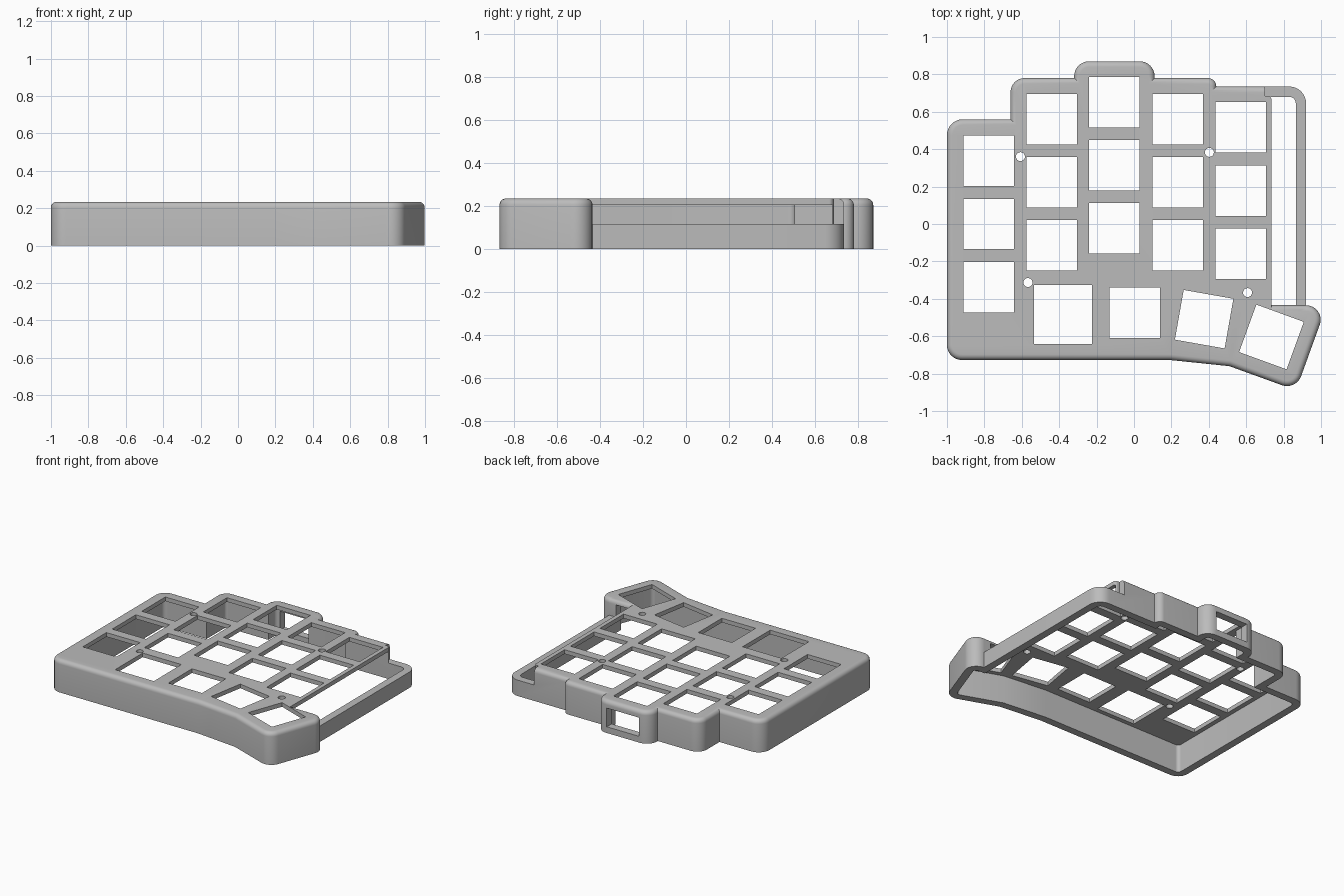
import bpy, bmesh, math
from mathutils import Vector, Matrix

cube = bpy.data.objects.get("Cube")
if cube:
    bpy.data.objects.remove(cube, do_unlink=True)

HEIGHT, WALL, FILLET = 0.234, 0.055, 0.03
PLATE_UNDER = HEIGHT - FILLET
LOW_WALL = 0.115
KEY = 0.27

grey = bpy.data.materials.new("case_grey")
grey.use_nodes = True
colour = (0.5, 0.5, 0.5, 1)
grey.diffuse_color = colour
grey.node_tree.nodes["Principled BSDF"].inputs["Base Color"].default_value = colour


def rounded(corners, inset=0.0, steps=8):
    """Counter-clockwise (x, y, radius) corners -> inset outline with arcs."""
    out = []
    for i, (x, y, r) in enumerate(corners):
        p = Vector((x, y))
        u1 = (p - Vector(corners[i - 1][:2])).normalized()
        u2 = (Vector(corners[(i + 1) % len(corners)][:2]) - p).normalized()
        n1, n2 = Vector((-u1.y, u1.x)), Vector((-u2.y, u2.x))
        p = p + (n1 + n2) * (inset / (1 + n1.dot(n2)))
        if r == 0:
            out.append(p)
            continue
        turn = math.atan2(u1.x * u2.y - u1.y * u2.x, u1.dot(u2))
        side = math.copysign(1, turn)
        r = max(r - side * inset, 0.004)
        centre = p - u1 * (r * math.tan(abs(turn) / 2)) + n1 * (r * side)
        for k in range(steps + 1):
            out.append(centre + Matrix.Rotation(turn * k / steps, 2) @ (n1 * (-r * side)))
    return out


def loft(bm, layers):
    """Skin a stack of (outline, z) layers and cap both ends."""
    rings = [[bm.verts.new((p[0], p[1], z)) for p in outline] for outline, z in layers]
    n = len(rings[0])
    for a, b in zip(rings, rings[1:]):
        for i in range(n):
            j = (i + 1) % n
            bm.faces.new((a[i], a[j], b[j], b[i]))
    bm.faces.new(rings[0][::-1])
    bm.faces.new(rings[-1])


def make_object(name, bm):
    bmesh.ops.recalc_face_normals(bm, faces=bm.faces)
    mesh = bpy.data.meshes.new(name)
    bm.to_mesh(mesh)
    bm.free()
    mesh.materials.append(grey)
    ob = bpy.data.objects.new(name, mesh)
    bpy.context.collection.objects.link(ob)
    return ob


def prism(name, outline, z0, z1):
    bm = bmesh.new()
    loft(bm, [(outline, z0), (outline, z1)])
    return make_object(name, bm)


def rectangle(x, y, w, h, degrees=0):
    turn = Matrix.Rotation(math.radians(degrees), 2)
    return [Vector((x, y)) + turn @ Vector((sx * w / 2, sy * h / 2))
            for sx, sy in ((-1, -1), (1, -1), (1, 1), (-1, 1))]


def cut(target, cutter):
    cutter.hide_render = True
    mod = target.modifiers.new(cutter.name, "BOOLEAN")
    mod.operation, mod.solver, mod.object = "DIFFERENCE", "EXACT", cutter
    bpy.context.view_layer.objects.active = target
    bpy.ops.object.modifier_apply(modifier=mod.name)
    bpy.data.objects.remove(cutter, do_unlink=True)


# Case footprint: corners with their radii
footprint = [
    (-1, -.727, .08), (.19, -.727, 0), (.51, -.76, 0), (.866, -.889, .08),
    (1.031, -.435, .077), (.92, -.435, 0), (.92, .735, .09),
    (.44, .735, 0), (.44, .78, .044), (.11, .78, 0), (.11, .87, .08),
    (-.32, .87, .08), (-.32, .78, 0), (-.66, .78, .075), (-.66, .56, 0),
    (-1, .56, .085)]

# Solid body with a rounded top edge
bm = bmesh.new()
layers = [(rounded(footprint), 0)]
for k in range(6):
    a = math.radians(18 * k)
    layers.append((rounded(footprint, FILLET * (1 - math.cos(a))),
                   PLATE_UNDER + FILLET * math.sin(a)))
loft(bm, layers)
case = make_object("keyboard_case", bm)

# Hollow underside
cut(case, prism("cavity", rounded(footprint, WALL), -.1, PLATE_UNDER))

# Open bay on the right, leaving a low wall around it
bay = [(.735, -.434, 0), (1.2, -.434, 0), (1.2, 1, 0), (.70, 1, 0),
       (.70, .685, 0), (.735, .685, .02)]
cut(case, prism("side_bay", rounded(bay), LOW_WALL, .5))

# Rounded thumb edge facing the bay: profile in (y, z), swept along x
profile = [(-.42, .25), (-.42, PLATE_UNDER)]
for k in range(6):
    a = math.radians(18 * k)
    profile.append((-.434 - FILLET * (1 - math.cos(a)), PLATE_UNDER + FILLET * math.sin(a)))
profile.append((-.464, .25))
edge = prism("thumb_edge", profile, .735, .935)
edge.data.transform(Matrix(((0, 0, 1, 0), (1, 0, 0, 0), (0, 1, 0, 0), (0, 0, 0, 1))))
cut(case, edge)

# Key openings: five staggered columns, then the thumb row
openings = []
for x, top in ((-.777, .337), (-.44, .56), (-.105, .65), (.235, .56), (.57, .516)):
    openings += [rectangle(x, top - row * .337, KEY, KEY) for row in range(3)]
openings += [rectangle(-.38, -.483, .31, .315), rectangle(.005, -.475, KEY, KEY),
             rectangle(.375, -.509, KEY, KEY, -10), rectangle(.735, -.604, KEY, KEY, -20)]

# Screw holes
for x, y in ((-.607, .36), (.403, .383), (-.567, -.313), (.607, -.367)):
    openings.append([(x + .024 * math.cos(k * math.pi / 12),
                      y + .024 * math.sin(k * math.pi / 12)) for k in range(24)])
bm = bmesh.new()
for outline in openings:
    loft(bm, [(outline, .15), (outline, .4)])
cut(case, make_object("plate_openings", bm))

# Cable port through the rear bump
cut(case, prism("cable_port", rectangle(-.105, .85, .26, .14), .045, .18))

# Smooth curves, crisp edges
bpy.ops.object.select_all(action="DESELECT")
case.select_set(True)
bpy.context.view_layer.objects.active = case
bpy.ops.object.shade_smooth_by_angle(angle=math.radians(30))
